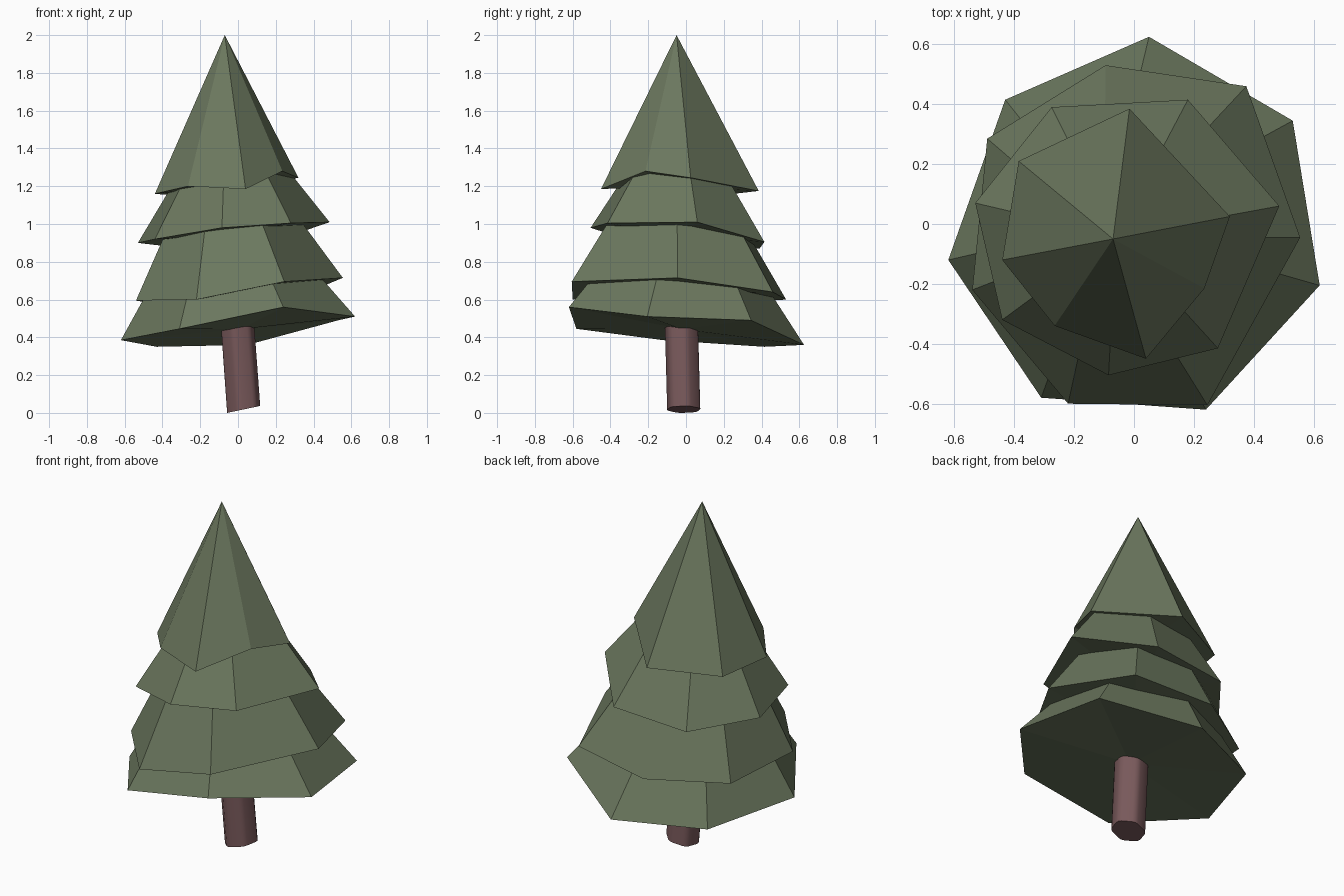
import bpy, bmesh, math
from mathutils import Vector

if "Cube" in bpy.data.objects:
    bpy.data.objects.remove(bpy.data.objects["Cube"])


def material(name, rgb):
    m = bpy.data.materials.new(name)
    m.diffuse_color = (*rgb, 1)
    m.use_nodes = True
    m.node_tree.nodes["Principled BSDF"].inputs["Base Color"].default_value = m.diffuse_color
    return m


GREEN = material("pine green", (0.147, 0.186, 0.112))
BROWN = material("bark brown", (0.190, 0.100, 0.104))


def finish(name, bm, mat, smooth=False):
    bmesh.ops.recalc_face_normals(bm, faces=bm.faces[:])
    me = bpy.data.meshes.new(name)
    bm.to_mesh(me)
    bm.free()
    me.materials.append(mat)
    for p in me.polygons:
        p.use_smooth = smooth
    ob = bpy.data.objects.new(name, me)
    bpy.context.collection.objects.link(ob)
    return ob


def tier(name, apex, rim):
    """Irregular seven-sided cone with a closed underside."""
    bm = bmesh.new()
    ring = [bm.verts.new(p) for p in rim]
    top = bm.verts.new(apex)
    mid = bm.verts.new(sum((Vector(p) for p in rim), Vector()) / len(rim))
    for a, b in zip(ring, ring[1:] + ring[:1]):
        bm.faces.new((a, b, top))
        bm.faces.new((b, a, mid))
    return finish(name, bm, GREEN)


# Foliage, from the lowest tier up
tier("foliage_bottom", (-0.10, 0.0, 1.33), [
    (0.05, 0.625, 0.36), (-0.43, 0.415, 0.35), (-0.62, -0.12, 0.385),
    (-0.31, -0.58, 0.445), (0.24, -0.62, 0.56), (0.62, -0.205, 0.51),
    (0.53, 0.345, 0.49)])
tier("foliage_lower", (-0.10, -0.05, 1.6), [
    (-0.095, 0.53, 0.60), (-0.49, 0.285, 0.585), (-0.54, -0.22, 0.595),
    (-0.22, -0.60, 0.60), (0.245, -0.605, 0.695), (0.555, -0.045, 0.715),
    (0.375, 0.46, 0.64)])
tier("foliage_upper", (-0.06, -0.04, 1.69), [
    (0.18, 0.415, 0.905), (-0.275, 0.39, 0.87), (-0.53, 0.07, 0.90),
    (-0.44, -0.32, 0.92), (-0.085, -0.505, 0.98), (0.28, -0.415, 1.005),
    (0.485, 0.06, 1.01)])
tier("foliage_top", (-0.07, -0.05, 2.0), [
    (-0.015, 0.385, 1.175), (-0.385, 0.21, 1.155), (-0.44, -0.12, 1.16),
    (-0.265, -0.34, 1.20), (0.04, -0.45, 1.185), (0.235, -0.215, 1.28),
    (0.32, 0.025, 1.245)])

# Leaning six-sided trunk with softened sides and a slanted foot
bm = bmesh.new()
rings = []
for cx, cy, cz, slope in ((0.03, -0.012, 0.02, 0.21), (-0.005, -0.025, 0.50, 0.08)):
    ring = []
    for i in range(6):
        a = math.radians(15 + 60 * i)
        x, y = 0.096 * math.cos(a), 0.096 * math.sin(a)
        ring.append(bm.verts.new((cx + x, cy + y, cz + slope * x)))
    rings.append(ring)
low, high = rings
for i in range(6):
    j = (i + 1) % 6
    bm.faces.new((low[i], low[j], high[j], high[i]))
bm.faces.new(low[::-1])
bm.faces.new(high)
sides = [e for e in bm.edges if (e.verts[0] in low) != (e.verts[1] in low)]
bmesh.ops.bevel(bm, geom=sides, offset=0.02, segments=2, profile=0.5, affect='EDGES')
trunk = finish("trunk", bm, BROWN, smooth=True)
for e in trunk.data.edges:
    # keep the end caps crisp
    z = [trunk.data.vertices[v].co.z for v in e.vertices]
    e.use_edge_sharp = max(z) < 0.1 or min(z) > 0.4
lowest = min(v.co.z for v in trunk.data.vertices)
for v in trunk.data.vertices:
    v.co.z -= lowest if v.co.z < 0.2 else 0
